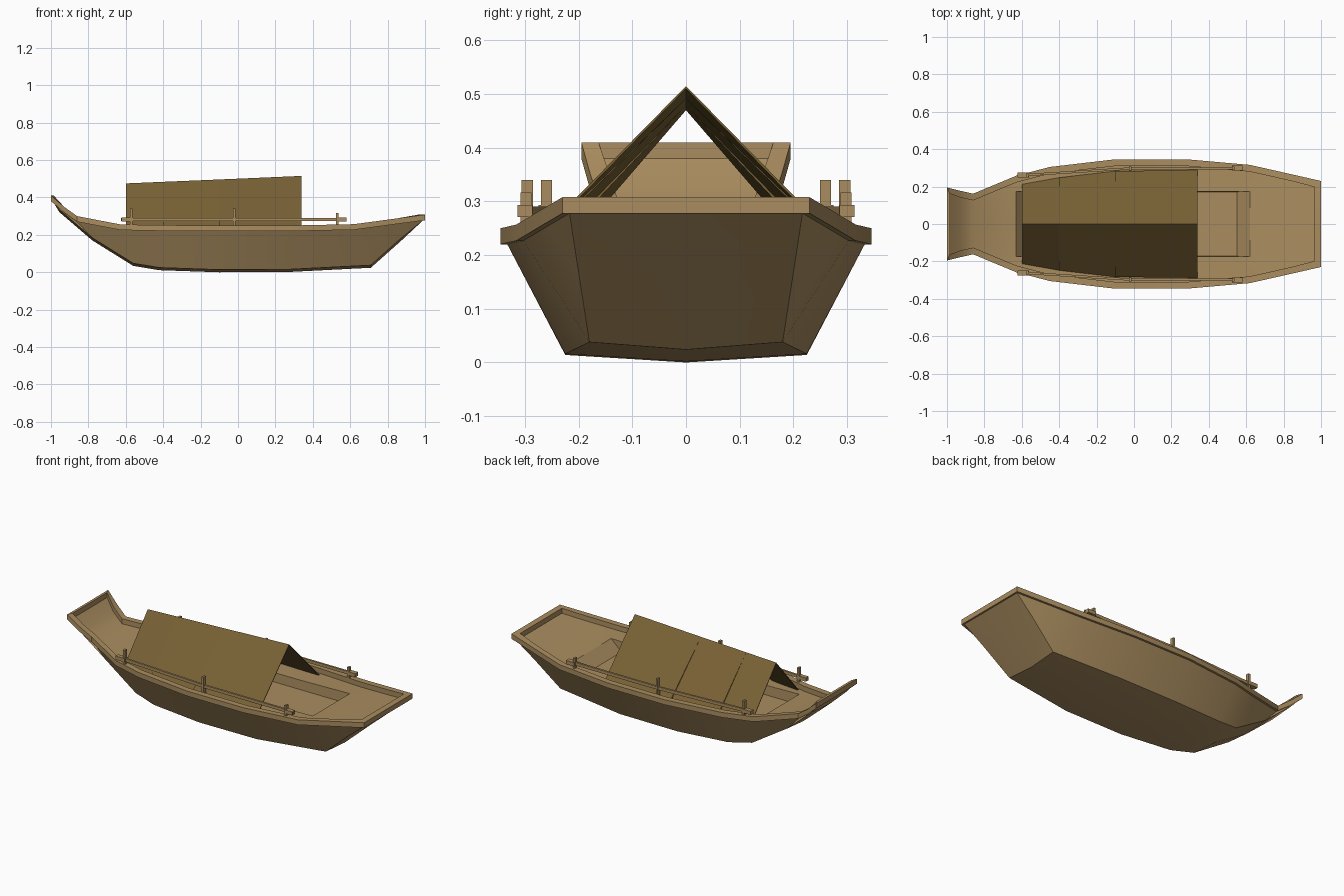
import bpy, bmesh
from mathutils import Vector

if "Cube" in bpy.data.objects:
    bpy.data.objects.remove(bpy.data.objects["Cube"])


def material(name, rgb):
    m = bpy.data.materials.new(name)
    m.use_nodes = True
    m.diffuse_color = (*rgb, 1)
    bsdf = m.node_tree.nodes["Principled BSDF"]
    bsdf.inputs["Base Color"].default_value = (*rgb, 1)
    bsdf.inputs["Roughness"].default_value = 0.8
    return m


WOOD = material("pale wood", (0.40, 0.265, 0.115))
THATCH = material("brown canopy", (0.185, 0.118, 0.034))


def finish(name, bm, mat, smooth=None):
    bmesh.ops.remove_doubles(bm, verts=bm.verts, dist=0.0005)
    bmesh.ops.dissolve_degenerate(bm, edges=bm.edges, dist=0.0005)
    bmesh.ops.recalc_face_normals(bm, faces=bm.faces)
    me = bpy.data.meshes.new(name)
    bm.to_mesh(me)
    bm.free()
    me.materials.append(mat)
    ob = bpy.data.objects.new(name, me)
    bpy.context.collection.objects.link(ob)
    if smooth:
        bpy.ops.object.select_all(action='DESELECT')
        ob.select_set(True)
        bpy.context.view_layer.objects.active = ob
        bpy.ops.object.shade_smooth_by_angle(angle=smooth)
    return ob


def face(bm, *pts):
    bm.faces.new([bm.verts.new(p) for p in pts])


# Hull stations: rim x, rim half width, rim top z, chine x, chine half width, chine z
STATIONS = [
    (-1.00, 0.195, 0.410, -0.990, 0.182, 0.380),
    (-0.93, 0.178, 0.350, -0.955, 0.172, 0.335),
    (-0.86, 0.162, 0.300, -0.780, 0.150, 0.185),
    (-0.63, 0.258, 0.256, -0.560, 0.172, 0.048),
    (-0.45, 0.305, 0.252, -0.420, 0.200, 0.025),
    (-0.10, 0.346, 0.250, -0.100, 0.225, 0.014),
    (0.28, 0.346, 0.250, 0.280, 0.225, 0.016),
    (0.62, 0.316, 0.257, 0.710, 0.180, 0.038),
    (0.85, 0.264, 0.288, 0.870, 0.202, 0.180),
    (1.00, 0.230, 0.308, 0.985, 0.217, 0.278),
]
PIT = range(3, 8)          # stations bordering the sunken floor
RIM_H, RIM_W, OVERHANG = 0.03, 0.036, 0.013
PIT_Z = 0.165


def station_rows(i, s):
    """Half section from keel, around the rim, to the deck centre."""
    x, w, z, cx, cw, cz = STATIONS[i]
    end = i in (0, len(STATIONS) - 1)
    d = (1 if x < 0 else -1) if end else 0
    hx, ix = x + d * 0.010, x + d * (0.015 if x < 0 else 0.036)
    low = z - RIM_H
    if end:
        cx, cw, cz = hx, w - OVERHANG, low
    inner = w - RIM_W if not end else w - 0.032
    pit_y = 0.175 if i in PIT else inner * 0.8
    keel_z = cz if end else max(0, cz - 0.014)
    return [Vector(p) for p in (
        (cx, 0, keel_z), (cx, s * cw, cz), (hx, s * (w - OVERHANG), low),
        (x, s * w, low), (x, s * w, z), (ix, s * inner, z),
        (ix, s * inner, low), (ix, s * pit_y, low), (ix, 0, low))]


# Hull, rim and deck in one shell, with a sunken floor
bm = bmesh.new()
for s in (1, -1):
    rows = [station_rows(i, s) for i in range(len(STATIONS))]
    for i in range(len(rows) - 1):
        a, b = rows[i], rows[i + 1]
        in_pit = i in PIT and i + 1 in PIT
        for r in range(8):
            if not (in_pit and r == 7):
                face(bm, a[r], b[r], b[r + 1], a[r + 1])
        if in_pit:
            fa, fb = [Vector((min(max(p[7].x, -0.58), 0.55), s * 0.172, PIT_Z)) for p in (a, b)]
            ca, cb = [Vector((f.x, 0, PIT_Z)) for f in (fa, fb)]
            face(bm, a[7], b[7], fb, fa)
            face(bm, fa, fb, cb, ca)
            if i == PIT[0]:
                face(bm, a[7], a[8], ca, fa)
            if i + 1 == PIT[-1]:
                face(bm, b[7], b[8], cb, fb)
    # End rims across bow and stern
    for a in (rows[0], rows[-1]):
        mid = [Vector((p.x, 0, p.z)) for p in a]
        for r in range(2, 6):
            face(bm, a[r], a[r + 1], mid[r + 1], mid[r])
finish("hull", bm, WOOD, 0.45)

# Pitched canopy: x, half width, ridge z
CANOPY = [(-0.60, 0.212, 0.475), (-0.40, 0.248, 0.4835),
          (-0.10, 0.283, 0.496), (0.34, 0.288, 0.515)]
bm = bmesh.new()
for (x0, w0, z0), (x1, w1, z1) in zip(CANOPY, CANOPY[1:]):
    for s in (1, -1):
        face(bm, (x0, 0, z0), (x1, 0, z1), (x1, s * w1, 0.222), (x0, s * w0, 0.232))
canopy = finish("canopy", bm, THATCH)
# Normals outward, then thicken inward
if canopy.data.polygons[0].normal.z < 0:
    canopy.data.flip_normals()
mod = canopy.modifiers.new("thickness", 'SOLIDIFY')
mod.thickness = 0.005
mod.offset = -1


def add_box(bm, x, y, z0, z1, sx, sy):
    v = bmesh.ops.create_cube(bm, size=1)["verts"]
    bmesh.ops.scale(bm, vec=(sx, sy, z1 - z0), verts=v)
    bmesh.ops.translate(bm, vec=(x, y, (z0 + z1) / 2), verts=v)


# Side rails with posts and end blocks
RAIL = [(-0.625, 0.259), (-0.02, 0.297), (0.58, 0.297)]
for s, side in ((1, "left"), (-1, "right")):
    bm = bmesh.new()
    ring = [[(x, s * (y + dy), z) for dy, z in
             ((-0.006, 0.273), (0.006, 0.273), (0.006, 0.291), (-0.006, 0.291))]
            for x, y in RAIL]
    for a, b in zip(ring, ring[1:]):
        for k in range(4):
            n = (k + 1) % 4
            face(bm, a[k], b[k], b[n], a[n])
    face(bm, *ring[0])
    face(bm, *ring[-1])
    finish(side + "_rail", bm, WOOD)

    bm = bmesh.new()
    for x, y, top in ((-0.57, 0.260, 0.340), (-0.02, 0.296, 0.340), (0.53, 0.298, 0.317)):
        add_box(bm, x, s * y, 0.225, top, 0.013, 0.021)
    add_box(bm, -0.592, s * 0.262, 0.271, 0.293, 0.062, 0.026)
    add_box(bm, 0.552, s * 0.300, 0.271, 0.293, 0.055, 0.028)
    finish(side + "_rail_posts", bm, WOOD)
